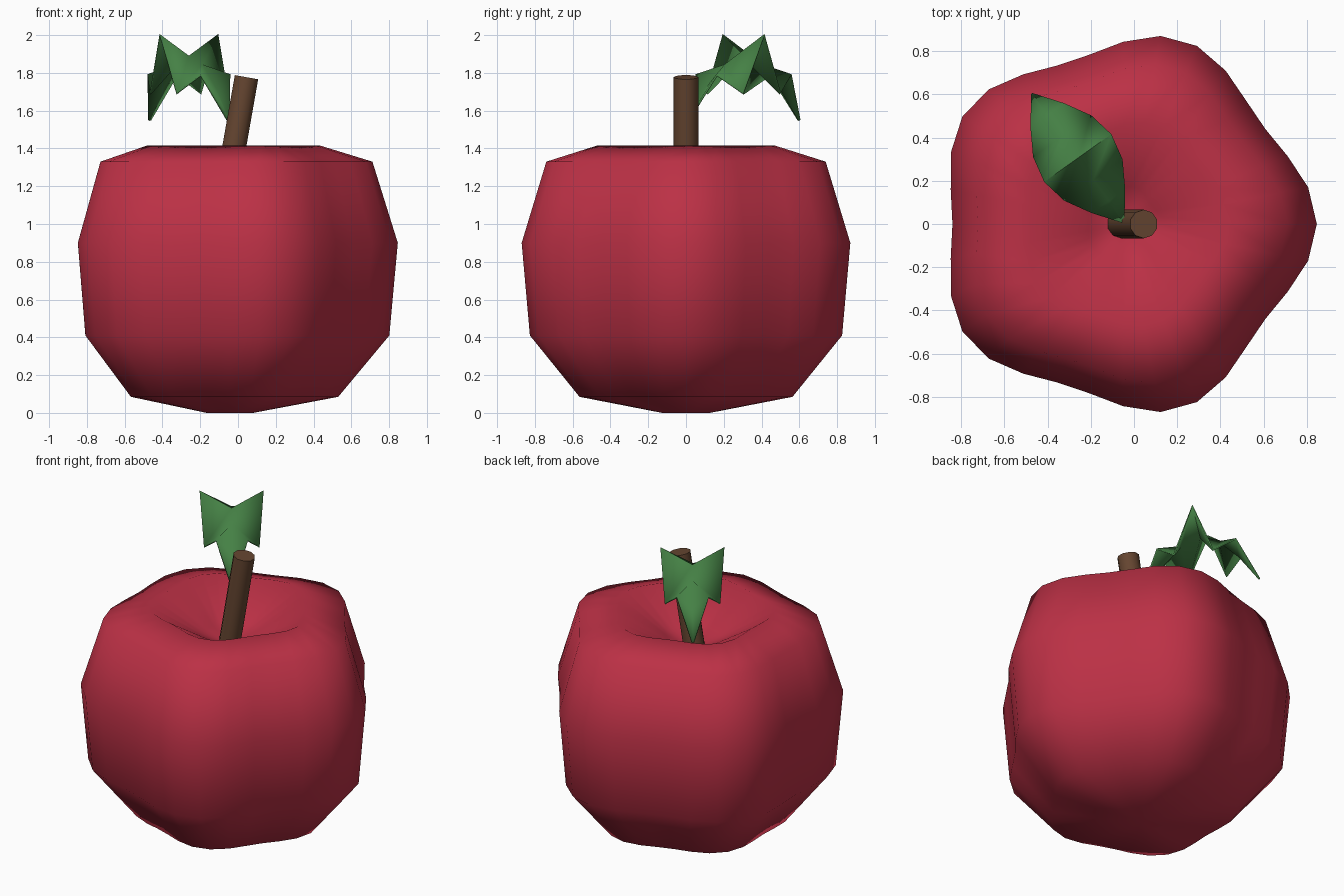
import bpy, bmesh
from math import sin, cos, pi, tau, radians
from mathutils import Vector

if "Cube" in bpy.data.objects:
    bpy.data.objects.remove(bpy.data.objects["Cube"])

CX = -0.05  # axis of the fruit


def add_object(name, bm, color, angle):
    bmesh.ops.recalc_face_normals(bm, faces=bm.faces)
    mesh = bpy.data.meshes.new(name)
    bm.to_mesh(mesh)
    bm.free()
    obj = bpy.data.objects.new(name, mesh)
    bpy.context.collection.objects.link(obj)
    mat = bpy.data.materials.new(name + "_color")
    mat.diffuse_color = (*color, 1)
    mat.use_nodes = True
    mat.node_tree.nodes["Principled BSDF"].inputs["Base Color"].default_value = mat.diffuse_color
    mesh.materials.append(mat)
    bpy.ops.object.select_all(action='DESELECT')
    obj.select_set(True)
    bpy.context.view_layer.objects.active = obj
    bpy.ops.object.shade_smooth_by_angle(angle=radians(angle))
    return obj


# Fruit: profile swept round with five soft lobes and a dip at the top
profile = [(0.145, 0), (0.648, 0.085), (0.95, 0.41), (1, 0.9),
           (0.85, 1.33), (0.542, 1.415), (0.2, 1.24)]
SEG = 32
bm = bmesh.new()
rings = []
for f, z in profile:
    ring = []
    for i in range(SEG):
        a = tau * i / SEG
        r = f * (0.843 + 0.053 * cos(5 * a))
        ring.append(bm.verts.new((CX + r * cos(a), r * sin(a), z)))
    rings.append(ring)
bottom = bm.verts.new((CX, 0, 0))
top = bm.verts.new((CX, 0, 1.17))
for i in range(SEG):
    j = (i + 1) % SEG
    for lo, hi in zip(rings, rings[1:]):
        bm.faces.new((lo[i], lo[j], hi[j], hi[i]))
    bm.faces.new((bottom, rings[0][j], rings[0][i]))
    bm.faces.new((top, rings[-1][i], rings[-1][j]))
add_object("fruit", bm, (0.50, 0.03, 0.06), 80)

# Stem: tilted cylinder
bm = bmesh.new()
bmesh.ops.create_cone(bm, cap_ends=True, segments=10, radius1=0.066, radius2=0.066, depth=0.65)
stem = add_object("stem", bm, (0.13, 0.06, 0.03), 40)
stem.rotation_euler = (0, radians(10), 0)
stem.location = Vector((0.045, 0, 1.777)) - Vector((sin(radians(10)), 0, cos(radians(10)))) * 0.325

# Leaf: arched midrib with ruffled edges
base = Vector((-0.05, 0.01, 1.55))
along = Vector((-0.42, 0.59, 0))
side = Vector((0.815, 0.58, 0))
ruffle = [0, 0.07, -0.15, 0.115, -0.15, 0.07, 0]
bm = bmesh.new()
rows = []
for i, lift in enumerate(ruffle):
    t = i / 6
    mid = base + along * t + Vector((0, 0, 0.335 * sin(pi * t)))
    w = max(0.19 * sin(pi * t), 0.006)
    rows.append([bm.verts.new(mid + side * (w * s) + Vector((0, 0, lift * abs(s))))
                 for s in (-1, 0, 1)])
for a, b in zip(rows, rows[1:]):
    for k in range(2):
        bm.faces.new((a[k], a[k + 1], b[k + 1], b[k]))
leaf = add_object("leaf", bm, (0.06, 0.22, 0.06), 80)
thick = leaf.modifiers.new("thickness", 'SOLIDIFY')
thick.thickness = 0.012
thick.offset = 0
